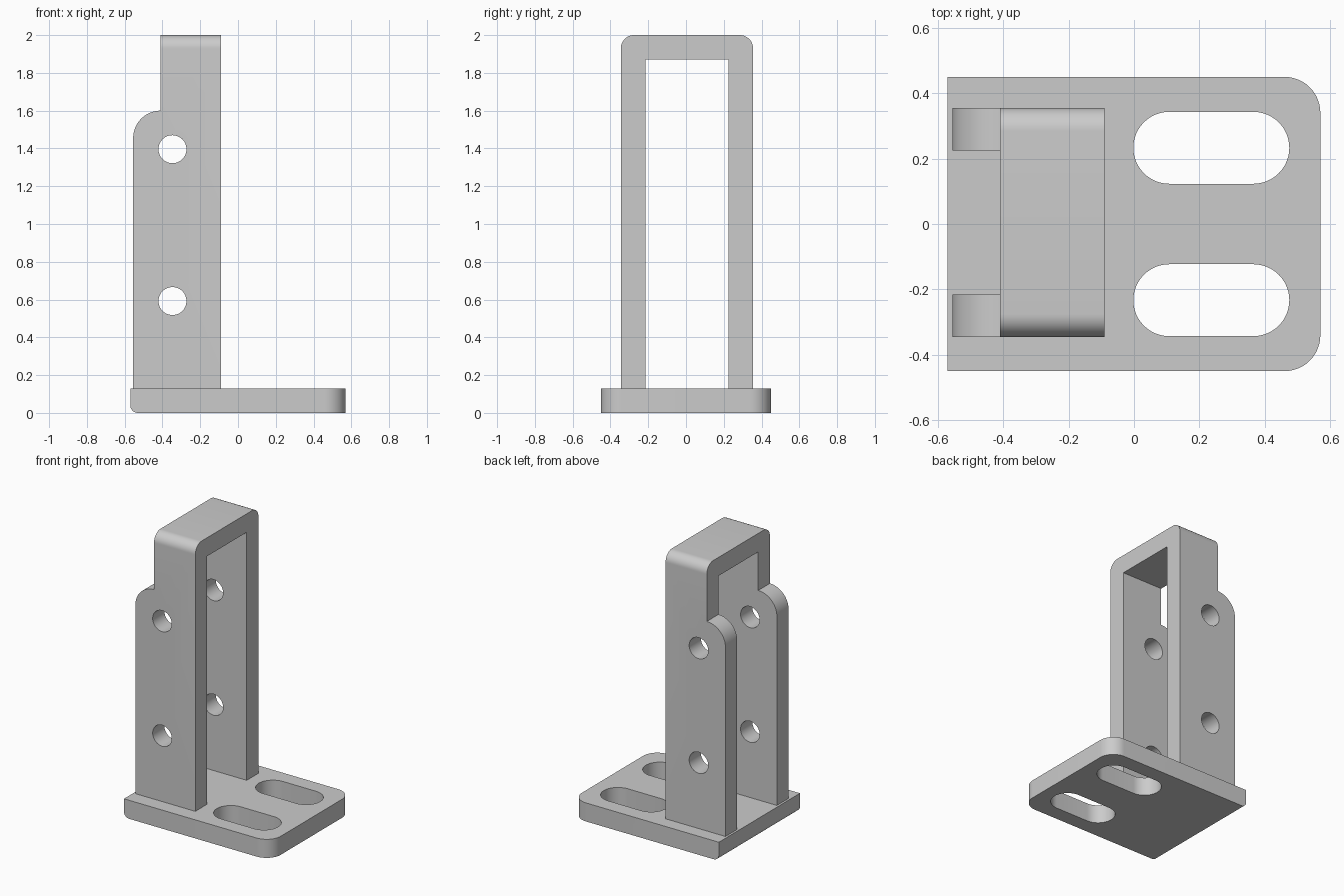
import bpy, bmesh, math
from mathutils import Vector

default = bpy.data.objects.get("Cube")
if default:
    bpy.data.objects.remove(default, do_unlink=True)

grey = bpy.data.materials.new("light grey")
grey.use_nodes = True
grey.diffuse_color = (0.6, 0.6, 0.6, 1)
grey.node_tree.nodes["Principled BSDF"].inputs["Base Color"].default_value = (0.6, 0.6, 0.6, 1)


def prism(name, outline, direction):
    """Extrude a closed outline of 3D points along a direction."""
    bm = bmesh.new()
    face = bm.faces.new([bm.verts.new(p) for p in outline])
    ext = bmesh.ops.extrude_face_region(bm, geom=[face])
    moved = [g for g in ext["geom"] if isinstance(g, bmesh.types.BMVert)]
    bmesh.ops.translate(bm, vec=direction, verts=moved)
    bmesh.ops.recalc_face_normals(bm, faces=bm.faces[:])
    mesh = bpy.data.meshes.new(name)
    bm.to_mesh(mesh)
    bm.free()
    mesh.materials.append(grey)
    obj = bpy.data.objects.new(name, mesh)
    bpy.context.collection.objects.link(obj)
    return obj


def round_edges(obj, rule, radius):
    """Round the edges whose midpoint and direction satisfy the rule."""
    bm = bmesh.new()
    bm.from_mesh(obj.data)
    edges = [e for e in bm.edges
             if rule((e.verts[0].co + e.verts[1].co) / 2,
                     (e.verts[0].co - e.verts[1].co).normalized())]
    bmesh.ops.bevel(bm, geom=edges, offset=radius, segments=12,
                    profile=0.5, affect="EDGES")
    bm.to_mesh(obj.data)
    bm.free()


def arc(cx, cy, r, start, end, steps=24):
    for i in range(steps + 1):
        a = math.radians(start + (end - start) * i / steps)
        yield cx + r * math.cos(a), cy + r * math.sin(a)


def cut(obj, cutter):
    cutter.hide_render = True
    mod = obj.modifiers.new("cut", "BOOLEAN")
    mod.object, mod.solver = cutter, "EXACT"
    bpy.context.view_layer.objects.active = obj
    bpy.ops.object.modifier_apply(modifier=mod.name)
    bpy.data.objects.remove(cutter, do_unlink=True)


def smooth(obj):
    bpy.ops.object.select_all(action="DESELECT")
    obj.select_set(True)
    bpy.context.view_layer.objects.active = obj
    bpy.ops.object.shade_smooth_by_angle(angle=math.radians(30))


THICK = 0.13

# Base plate with two rounded corners and a softened lower rear edge
base = prism("base_plate", [(-0.57, -0.45, 0), (0.57, -0.45, 0),
                            (0.57, 0.45, 0), (-0.57, 0.45, 0)], Vector((0, 0, THICK)))
round_edges(base, lambda c, d: c.x > 0.5 and abs(d.z) > 0.9, 0.11)
round_edges(base, lambda c, d: c.x < -0.5 and c.z < 0.01 and abs(d.y) > 0.9, 0.04)

# Mounting slots
for y in (-0.233, 0.233):
    ring = list(arc(0.365, y, 0.11, -90, 90)) + list(arc(0.108, y, 0.11, 90, 270))
    cut(base, prism("slot_cutter", [(px, py, -0.1) for px, py in ring], Vector((0, 0, 0.4))))
smooth(base)

# Upright arch: stepped side profile swept across the width
Y0, Y1 = -0.345, 0.355
side = [(-0.09, THICK), (-0.09, 2.0), (-0.41, 2.0), (-0.41, 1.6)]
side += list(arc(-0.41, 1.455, 0.145, 90, 180))[1:]
side += [(-0.555, THICK)]
arch = prism("upright_arch", [(x, Y0, z) for x, z in side], Vector((0, Y1 - Y0, 0)))
round_edges(arch, lambda c, d: c.z > 1.99 and abs(d.x) > 0.9, 0.07)

# Opening between the two walls
opening = [(-0.8, Y0 + THICK, -0.1), (0.2, Y0 + THICK, -0.1),
           (0.2, Y1 - THICK, -0.1), (-0.8, Y1 - THICK, -0.1)]
cut(arch, prism("opening_cutter", opening, Vector((0, 0, 1.97))))

# Bolt holes through both walls
for z in (0.592, 1.396):
    ring = list(arc(-0.347, z, 0.074, 0, 360, 48))[:-1]
    cut(arch, prism("hole_cutter", [(x, -0.6, pz) for x, pz in ring], Vector((0, 1.2, 0))))
smooth(arch)
